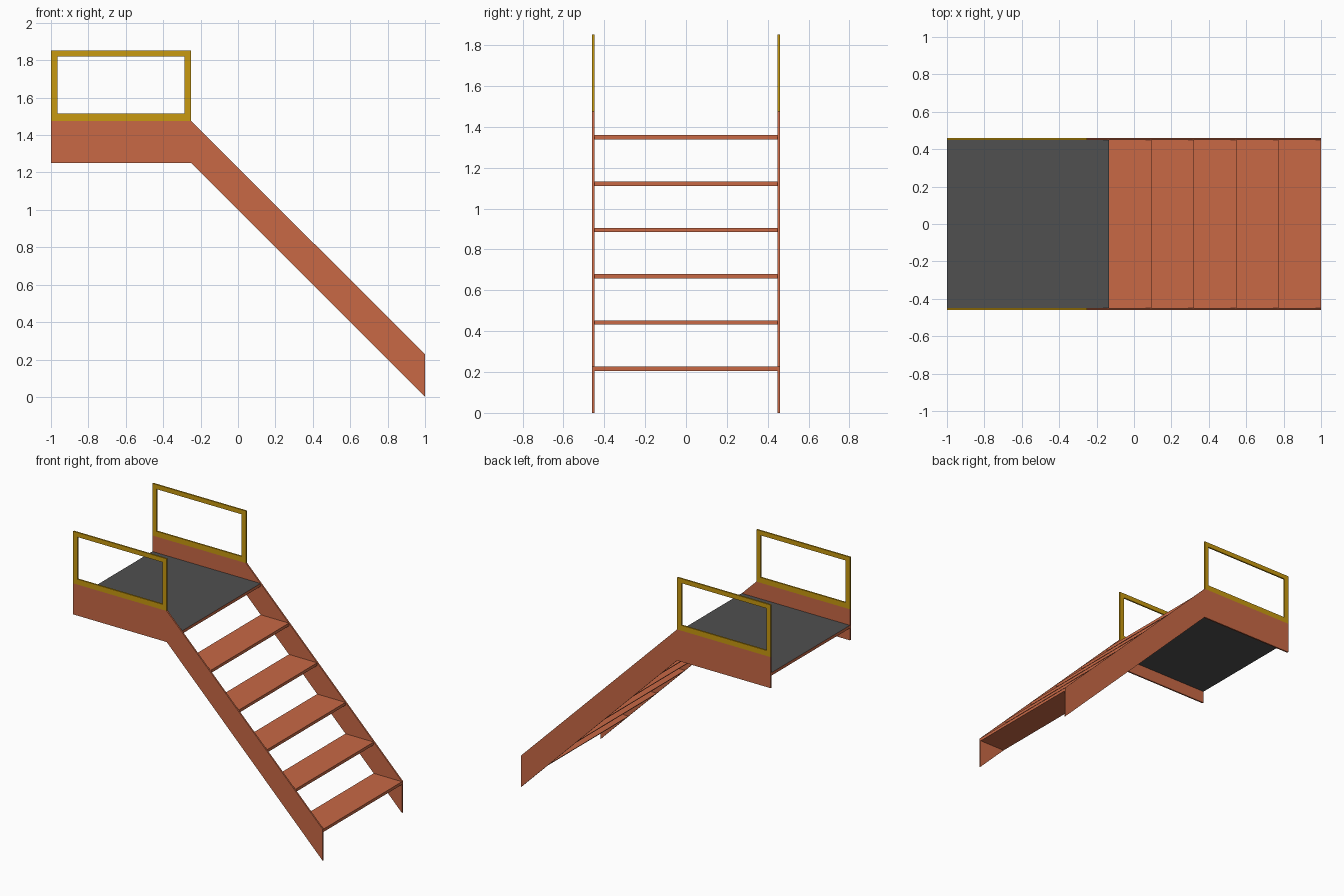
import bpy
import bmesh

cube = bpy.data.objects.get("Cube")
if cube:
    bpy.data.objects.remove(cube, do_unlink=True)


def material(name, rgb):
    mat = bpy.data.materials.new(name)
    mat.use_nodes = True
    color = (*rgb, 1)
    mat.diffuse_color = color
    mat.node_tree.nodes["Principled BSDF"].inputs["Base Color"].default_value = color
    return mat


orange = material("burnt orange", (0.58, 0.14, 0.06))
yellow = material("safety yellow", (0.58, 0.32, 0.005))
grey = material("dark grey", (0.08, 0.08, 0.08))

INNER, OUTER = 0.448, 0.459   # inside and outside of the side plates
RISE, TREAD_COUNT, THICK = 0.2265, 5, 0.021


def extrude_profile(name, points, y0, y1, mats, hole=None):
    """Extrude an x-z outline from y0 to y1, with an optional matching hole."""
    bm = bmesh.new()
    outline = [bm.verts.new((x, y0, z)) for x, z in points]
    if hole:
        inner = [bm.verts.new((x, y0, z)) for x, z in hole]
        n = len(outline)
        for i in range(n):
            j = (i + 1) % n
            bm.faces.new((outline[i], outline[j], inner[j], inner[i]))
    else:
        bm.faces.new(outline)
    result = bmesh.ops.extrude_face_region(bm, geom=bm.faces[:], use_keep_orig=True)
    moved = [v for v in result["geom"] if isinstance(v, bmesh.types.BMVert)]
    bmesh.ops.translate(bm, verts=moved, vec=(0, y1 - y0, 0))
    bmesh.ops.recalc_face_normals(bm, faces=bm.faces[:])
    mesh = bpy.data.meshes.new(name)
    bm.to_mesh(mesh)
    bm.free()
    for mat in mats:
        mesh.materials.append(mat)
    obj = bpy.data.objects.new(name, mesh)
    bpy.context.collection.objects.link(obj)
    return obj


def rectangle(x0, x1, z0, z1):
    return [(x0, z0), (x1, z0), (x1, z1), (x0, z1)]


# Side plates and guard rails, one pair on each side
stringer = [(-1, 1.25), (-0.25, 1.25), (1, 0), (1, 0.228), (-0.25, 1.475), (-1, 1.475)]
for side, y0, y1 in (("right", -OUTER, -INNER), ("left", INNER, OUTER)):
    extrude_profile(side + "_stringer", stringer, y0, y1, [orange])
    extrude_profile(side + "_guard_rail", rectangle(-1, -0.25, 1.475, 1.852), y0, y1,
                    [yellow], hole=rectangle(-0.965, -0.285, 1.514, 1.819))

# Treads, with the back edge bevelled along the slope of the stair
for i in range(TREAD_COUNT):
    front, top = 1 - i * RISE, RISE * (i + 1)
    profile = [(front - RISE, top), (front - RISE + THICK, top - THICK),
               (front, top - THICK), (front, top)]
    extrude_profile(f"tread_{i + 1}", profile, -INNER, INNER, [orange])

# Landing: grey top and underside, orange edges
top = RISE * (TREAD_COUNT + 1)
landing = extrude_profile("landing", rectangle(-1, 1 - TREAD_COUNT * RISE, top - THICK, top),
                          -INNER, INNER, [orange, grey])
for face in landing.data.polygons:
    face.material_index = int(abs(face.normal.z) > 0.5)
